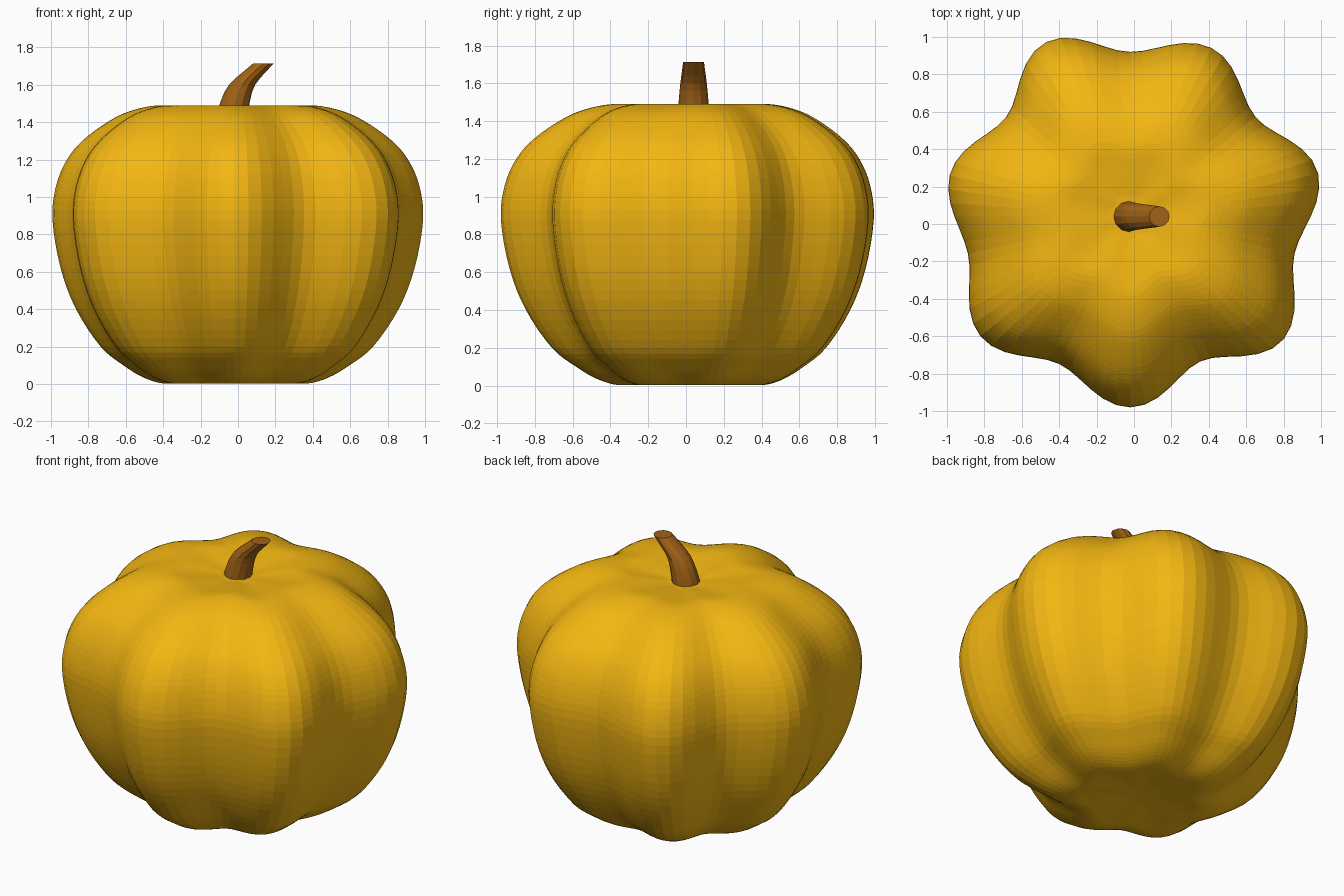
import bpy, bmesh, math
from mathutils import Vector

if "Cube" in bpy.data.objects:
    bpy.data.objects.remove(bpy.data.objects["Cube"])

CX, CY = -0.02, 0.04          # axis of the pumpkin
SEG = 84                      # columns around the body


def material(name, color):
    m = bpy.data.materials.new(name)
    m.diffuse_color = (*color, 1)
    m.use_nodes = True
    m.node_tree.nodes["Principled BSDF"].inputs["Base Color"].default_value = m.diffuse_color
    return m


def catmull(points, steps):
    # smooth curve through the given points
    p = [Vector(q) for q in points]
    p = [2 * p[0] - p[1]] + p + [2 * p[-1] - p[-2]]
    out = []
    for i in range(1, len(p) - 2):
        a, b, c, d = p[i - 1:i + 3]
        for k in range(steps):
            t = k / steps
            out.append(0.5 * (2 * b + (c - a) * t + (2 * a - 5 * b + 4 * c - d) * t * t
                              + (3 * b - a - 3 * c + d) * t ** 3))
    return out + [p[-2]]


def loft(name, rings, mat, poles=None):
    # skin stacked rings; ends close to pole points or as flat caps
    bm = bmesh.new()
    vs = [[bm.verts.new(co) for co in r] for r in rings]
    n = len(vs[0])
    for lo, hi in zip(vs, vs[1:]):
        for i in range(n):
            j = (i + 1) % n
            bm.faces.new((lo[i], lo[j], hi[j], hi[i]))
    for k, ring in enumerate((vs[0], vs[-1])):
        if poles:
            c = bm.verts.new(poles[k])
            for i in range(n):
                bm.faces.new((ring[i], ring[(i + 1) % n], c))
        else:
            bm.faces.new(ring)
    bmesh.ops.recalc_face_normals(bm, faces=bm.faces)
    me = bpy.data.meshes.new(name)
    bm.to_mesh(me)
    bm.free()
    me.materials.append(mat)
    ob = bpy.data.objects.new(name, me)
    bpy.context.collection.objects.link(ob)
    return ob


# Body: seven uneven lobes, alternating ridge and groove radii from the front
lobes = [1.02, 0.86, 1.05, 0.90, 1.03, 0.855, 1.0,
         0.88, 1.035, 0.85, 0.99, 0.89, 1.025, 0.875]


def lobe_radius(i):
    u = i / SEG * len(lobes)
    k = int(u)
    w = 0.5 - 0.5 * math.cos(math.pi * (u - k))
    return lobes[k] * (1 - w) + lobes[(k + 1) % len(lobes)] * w


profile = [(0.12, 0.03), (0.28, 0.012), (0.39, 0.003), (0.50, 0.035), (0.61, 0.10),
           (0.735, 0.20), (0.87, 0.40), (0.955, 0.62), (1.0, 0.88), (0.98, 1.06),
           (0.92, 1.2), (0.83, 1.305), (0.69, 1.405), (0.57, 1.46), (0.42, 1.49),
           (0.27, 1.478), (0.12, 1.46)]
rings = []
for f, z in catmull(profile, 4):
    ring = []
    for i in range(SEG):
        a = -math.pi / 2 + 2 * math.pi * i / SEG
        r = lobe_radius(i) * f
        ring.append((CX + r * math.cos(a), CY + r * math.sin(a), max(z, 0)))
    rings.append(ring)
loft("pumpkin_body", rings, material("orange_skin", (0.9, 0.47, 0.006)),
     [(CX, CY, 0.035), (CX, CY, 1.455)])

# Stem: tapered, bending to the right, cut level at the top
path = [(-0.03, 1.43, 0.083), (-0.02, 1.49, 0.08), (0.022, 1.6, 0.07), (0.135, 1.713, 0.055)]
rings = [[(x + r * math.cos(a), CY + r * math.sin(a), z)
          for a in (2 * math.pi * i / 12 for i in range(12))]
         for x, z, r in catmull(path, 3)]
loft("stem", rings, material("brown_stem", (0.35, 0.12, 0.008)))
